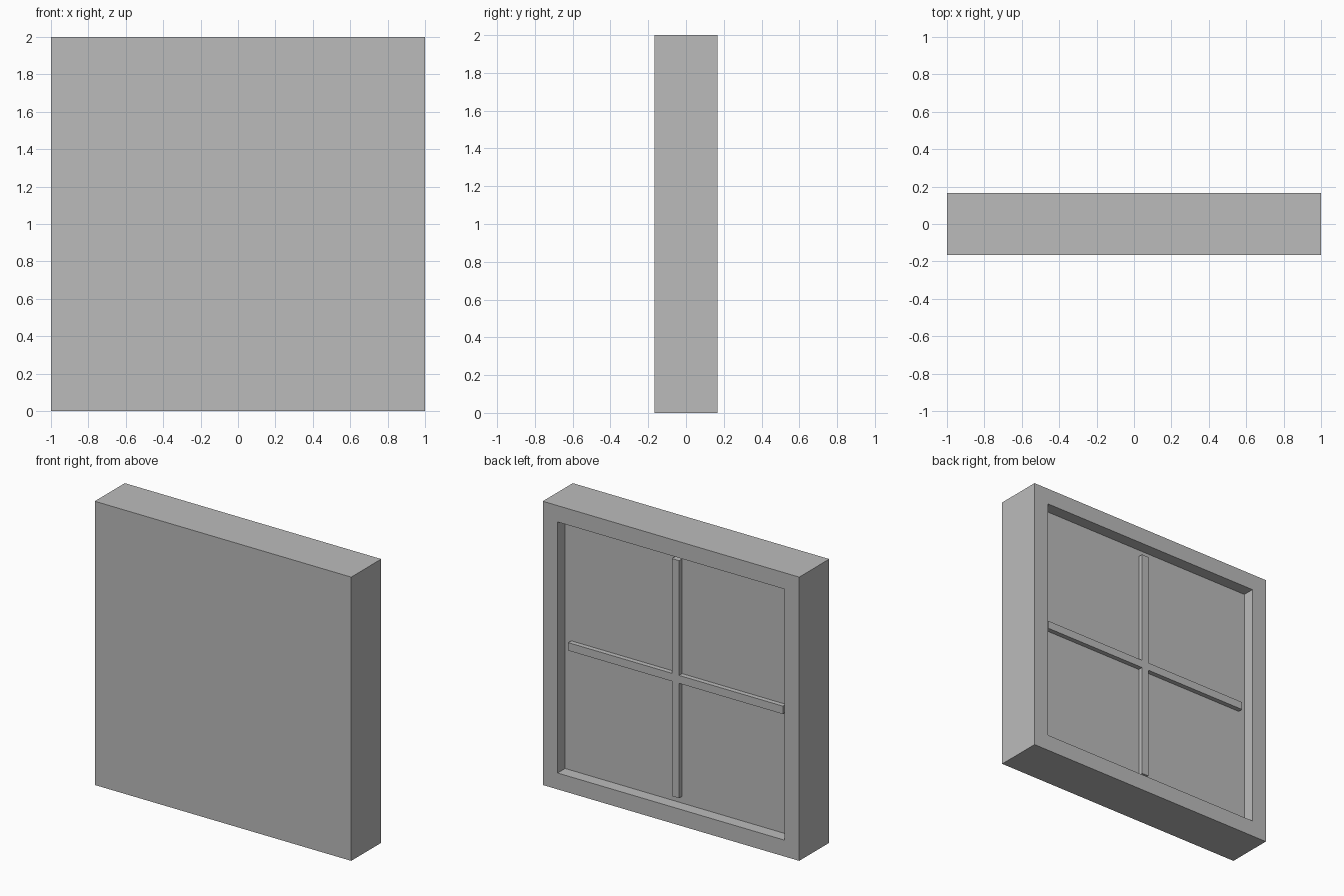
import bpy
import bmesh
from mathutils import Matrix, Vector

if "Cube" in bpy.data.objects:
    bpy.data.objects.remove(bpy.data.objects["Cube"], do_unlink=True)

DEPTH = 0.334      # thickness of the frame
BORDER = 0.163     # width of the frame border
RECESS = 0.084     # depth of the pane below the frame's back face
BAR = 0.056        # width of the glazing bars
BAR_RISE = 0.034   # height of the bars above the pane

grey = bpy.data.materials.new("plain grey")
grey.use_nodes = True
colour = (0.5, 0.5, 0.5, 1)
grey.diffuse_color = colour
grey.node_tree.nodes["Principled BSDF"].inputs["Base Color"].default_value = colour


def add_object(name, bm):
    mesh = bpy.data.meshes.new(name)
    bm.to_mesh(mesh)
    bm.free()
    mesh.materials.append(grey)
    obj = bpy.data.objects.new(name, mesh)
    bpy.context.collection.objects.link(obj)


def box(size, centre):
    bm = bmesh.new()
    matrix = Matrix.Translation(centre) @ Matrix.Diagonal((*size, 1))
    bmesh.ops.create_cube(bm, size=1, matrix=matrix)
    return bm


# Frame with a solid front and a recessed pane at the back
bm = box((2, DEPTH, 2), (0, 0, 1))
back = max(bm.faces, key=lambda f: f.calc_center_median().y)
bmesh.ops.inset_individual(bm, faces=[back], thickness=BORDER)
pane = bmesh.ops.extrude_discrete_faces(bm, faces=[back])["faces"][0]
bmesh.ops.translate(bm, verts=pane.verts, vec=Vector((0, -RECESS, 0)))
bmesh.ops.recalc_face_normals(bm, faces=bm.faces)
add_object("window_frame", bm)

# Crossing glazing bars: one full crossbar, two upright halves
opening = 2 - 2 * BORDER
bar_y = DEPTH / 2 - RECESS + BAR_RISE / 2
add_object("crossbar", box((opening, BAR_RISE, BAR), (0, bar_y, 1)))
half = (opening - BAR) / 2
for name, side in (("upper_upright_bar", 1), ("lower_upright_bar", -1)):
    z = 1 + side * (BAR + half) / 2
    add_object(name, box((BAR, BAR_RISE, half), (0, bar_y, z)))
